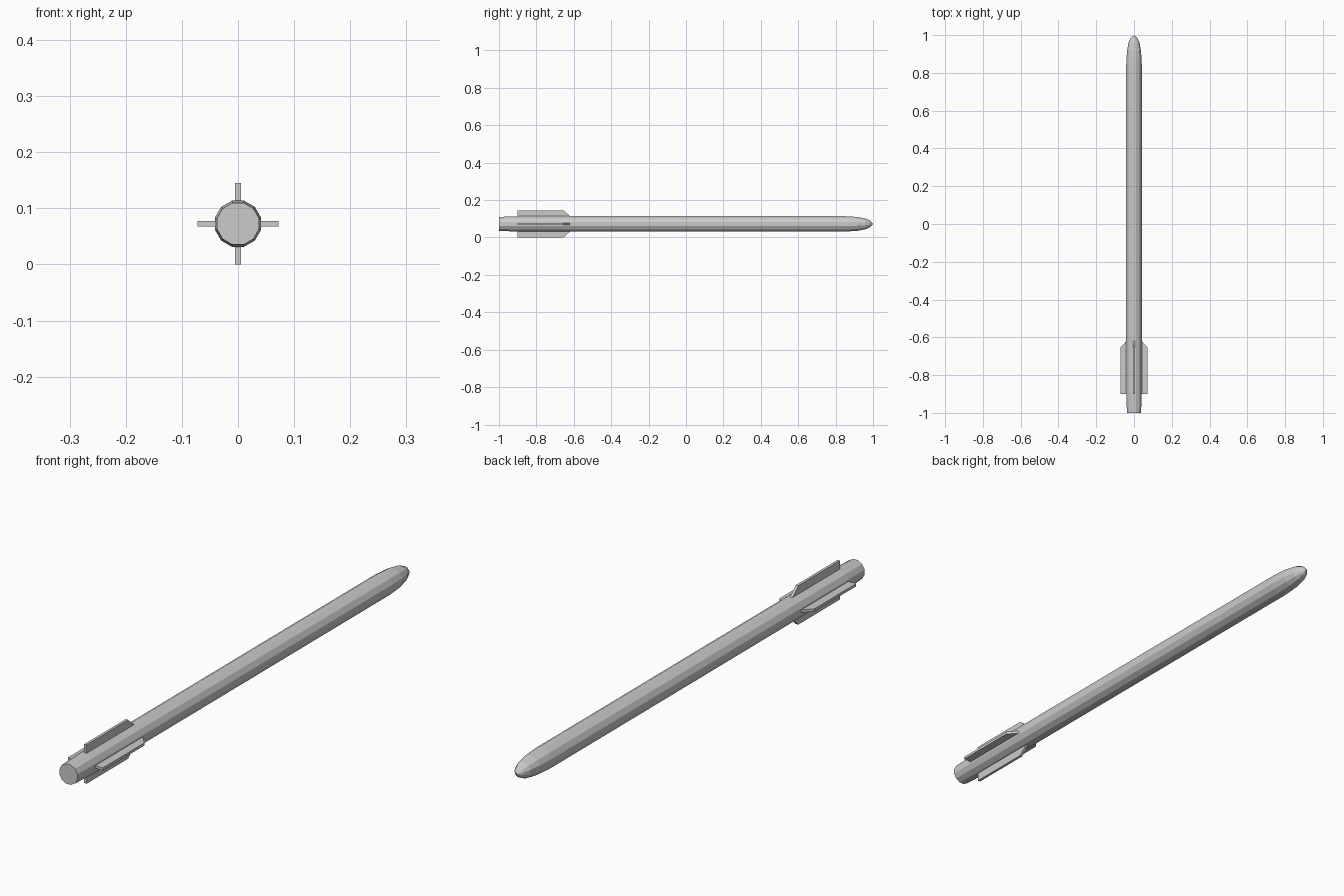
import bpy, math

if "Cube" in bpy.data.objects:
    bpy.data.objects.remove(bpy.data.objects["Cube"])

CZ = 0.0725   # height of the body axis
SIDES = 12


def make_object(name, verts, faces):
    mesh = bpy.data.meshes.new(name)
    mesh.from_pydata(verts, [], faces)
    mesh.update()
    obj = bpy.data.objects.new(name, mesh)
    bpy.context.collection.objects.link(obj)
    return obj


# Body: (y, radius) rings from the tail to the rounded nose
profile = [(-1.0, 0.0385), (-0.9, 0.0425), (0.85, 0.0425), (0.915, 0.0385),
           (0.96, 0.030), (0.985, 0.018)]
verts, faces = [], []
for y, r in profile:
    for i in range(SIDES):
        a = 2 * math.pi * (i + 0.5) / SIDES
        verts.append((r * math.cos(a), y, CZ + r * math.sin(a)))
for k in range(len(profile) - 1):
    for i in range(SIDES):
        j = (i + 1) % SIDES
        a, b = k * SIDES, (k + 1) * SIDES
        faces.append((a + i, b + i, b + j, a + j))
tip = len(verts)
verts.append((0, 1.0, CZ))
last = (len(profile) - 1) * SIDES
for i in range(SIDES):
    faces.append((last + i, tip, last + (i + 1) % SIDES))
faces.append(tuple(range(SIDES)))
make_object("body", verts, faces)

# Four tail fins with a swept leading edge
outline = [(0.03, -0.9), (0.0725, -0.9), (0.0725, -0.655), (0.041, -0.62), (0.03, -0.62)]
n = len(outline)
for q in range(4):
    ca, sa = math.cos(q * math.pi / 2), math.sin(q * math.pi / 2)
    fv = [(r * ca - t * sa, y, CZ + r * sa + t * ca)
          for t in (-0.005, 0.005) for r, y in outline]
    ff = [tuple(reversed(range(n))), tuple(range(n, 2 * n))]
    ff += [(i, (i + 1) % n, n + (i + 1) % n, n + i) for i in range(n)]
    fin = make_object(f"tail_fin_{q + 1}", fv, [tuple(reversed(f)) for f in ff])
